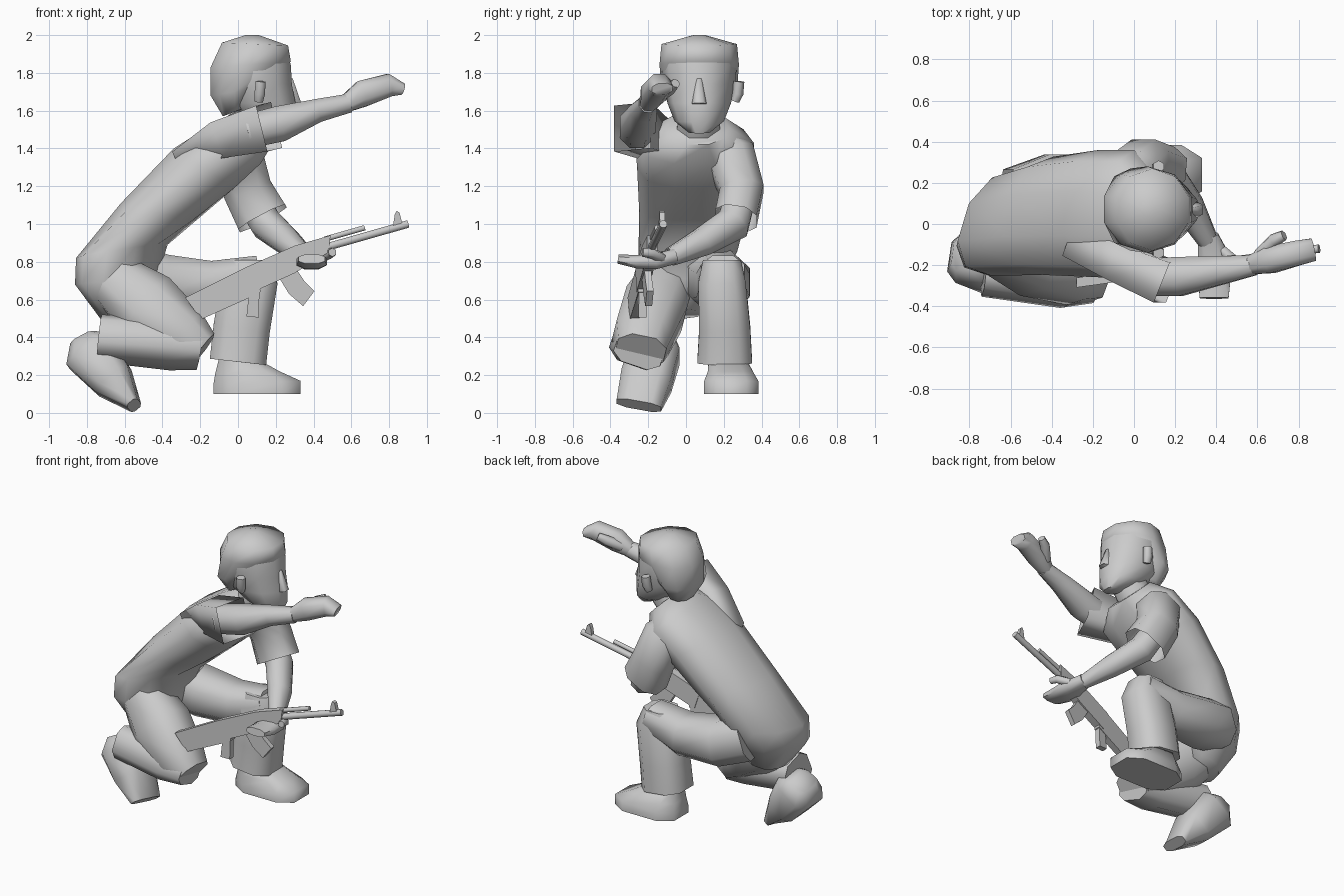
import bpy, bmesh, math
from mathutils import Vector as V

def finish(name, bm, angle):
    bmesh.ops.recalc_face_normals(bm, faces=bm.faces)
    me = bpy.data.meshes.new(name)
    bm.to_mesh(me)
    bm.free()
    ob = bpy.data.objects.new(name, me)
    bpy.context.collection.objects.link(ob)
    bpy.ops.object.select_all(action='DESELECT')
    ob.select_set(True)
    bpy.context.view_layer.objects.active = ob
    bpy.ops.object.shade_smooth_by_angle(angle=math.radians(angle))
    return ob

def loft(name, rings, n=8, p=1.0, open_end=False, angle=66):
    """rings: (centre, half vector u, half vector v); p < 1 squares the section"""
    bm, rows = bmesh.new(), []
    k = math.cos(math.pi / n) ** p
    f = lambda a: math.copysign(abs(a) ** p, a) / k
    for c, u, v in rings:
        angs = [(i + .5) * 2 * math.pi / n for i in range(n)]
        rows.append([bm.verts.new(c + u * f(math.cos(a)) + v * f(math.sin(a))) for a in angs])
    for a, b in zip(rows, rows[1:]):
        for i in range(n):
            j = (i + 1) % n
            bm.faces.new((a[i], a[j], b[j], b[i]))
    bm.faces.new(rows[0])
    if not open_end:
        bm.faces.new(rows[-1])
    return finish(name, bm, angle)

def tube(name, pts, side=(0, 1, 0), **kw):
    """limb along a path; pts: x, y, z, half width along side, half depth"""
    cs, rings = [V(q[:3]) for q in pts], []
    for i, q in enumerate(pts):
        t = (cs[min(i + 1, len(cs) - 1)] - cs[max(i - 1, 0)]).normalized()
        s = V(side)
        v = (s - t * s.dot(t)).normalized()
        rings.append((cs[i], t.cross(v) * q[4], v * q[3]))
    return loft(name, rings, **kw)

def slices(name, rows, **kw):
    """body cut into slices; rows: back x,z, front x,z, centre y, half width, turn about z"""
    return loft(name, [(V(((a + c) / 2, y, (b + d) / 2)), V(((c - a) / 2, 0, (d - b) / 2)),
                        V((w * (turn[0] if turn else 0), w, 0))) for a, b, c, d, y, w, *turn in rows], **kw)

# Torso (hips turned) and neck
slices("torso", [(-.72, .50, -.50, .55, -.05, .13, .2), (-.84, .68, -.45, .71, -.03, .21, .3),
                 (-.83, .82, -.40, .89, .01, .25, .3), (-.61, 1.11, -.23, 1.02, .04, .275, .1),
                 (-.34, 1.40, -.02, 1.19, .05, .295), (-.12, 1.54, .12, 1.32, .045, .30),
                 (.0, 1.60, .18, 1.42, .06, .16)], n=10, p=.9)
tube("neck", [(.0, .06, 1.46, .12, .12), (.09, .07, 1.56, .11, .11), (.11, .07, 1.66, .11, .11)])

# Head, hair, nose and ears
slices("head", [(.19, 1.49, .29, 1.48, .07, .055), (.05, 1.55, .31, 1.54, .07, .125),
                (-.08, 1.64, .305, 1.64, .07, .16), (-.12, 1.74, .285, 1.74, .07, .18),
                (-.12, 1.84, .28, 1.84, .07, .19), (-.06, 1.94, .25, 1.94, .07, .17)], n=10)
slices("hair", [(-.08, 1.57, .05, 1.62, .07, .12), (-.145, 1.68, .11, 1.72, .07, .19),
                (-.145, 1.83, .28, 1.86, .07, .20), (-.085, 1.96, .265, 1.945, .07, .19),
                (.04, 2.0, .11, 2.0, .07, .03)], n=10)
slices("nose", [(.25, 1.63, .335, 1.64, .07, .04), (.25, 1.77, .29, 1.77, .07, .015)], n=6, angle=100)
for s, nm in ((-1, "right_ear"), (1, "left_ear")):
    y = .07 + s * .19
    tube(nm, [(.11, y, 1.65, .02, .022), (.115, y + s * .015, 1.69, .025, .028),
              (.12, y + s * .02, 1.755, .025, .026)], n=6)

# Right arm, stretched forward
tube("right_sleeve", [(-.30, -.08, 1.35, .08, .05), (-.08, -.18, 1.455, .09, .10),
                      (.165, -.285, 1.515, .105, .125)], n=4, open_end=True, angle=100)
tube("right_forearm", [(.05, -.26, 1.49, .09, .09), (.22, -.255, 1.53, .095, .095),
                       (.42, -.225, 1.60, .07, .062), (.59, -.20, 1.64, .048, .05)])
tube("right_hand", [(.57, -.20, 1.635, .045, .045), (.66, -.175, 1.69, .065, .07),
                    (.80, -.14, 1.735, .06, .06), (.87, -.125, 1.715, .055, .03)], p=.8)
tube("right_thumb", [(.61, -.15, 1.67, .03, .03), (.68, -.08, 1.72, .03, .03),
                     (.73, -.055, 1.745, .022, .022)], n=6)

# Left arm, crossing the body to hold the rifle
tube("left_sleeve", [(-.08, .14, 1.43, .11, .11), (.0, .24, 1.34, .13, .135), (.05, .295, 1.18, .115, .13),
                     (.13, .265, 1.03, .11, .14)], p=.8, open_end=True)
tube("left_forearm", [(.08, .28, 1.12, .08, .08), (.15, .25, 1.0, .085, .09), (.27, .08, .90, .07, .075),
                      (.36, -.08, .825, .045, .05)], side=(.5, .4, 1))
tube("left_palm", [(.36, -.06, .83, .04, .05), (.39, -.17, .80, .04, .08), (.39, -.26, .80, .035, .08),
                   (.39, -.36, .815, .025, .07)], side=(0, 0, 1), p=.8)
tube("left_thumb", [(.43, -.13, .82, .025, .025), (.49, -.18, .845, .025, .025),
                    (.50, -.23, .85, .02, .02)], side=(0, 0, 1), n=6)

# Kneeling right leg, rolled slightly inward
tube("right_thigh", [(-.66, -.10, .70, .14, .14), (-.48, -.17, .55, .17, .19),
                     (-.28, -.23, .40, .155, .145), (-.19, -.24, .33, .13, .10)], side=(0, 1, -.25), p=.8)
tube("right_shin", [(-.20, -.245, .335, .13, .09), (-.35, -.25, .36, .145, .115),
                    (-.73, -.22, .395, .12, .11)], side=(0, 1, -.35), p=.65)
tube("right_shoe", [(-.82, -.14, .39, .09, .07), (-.785, -.16, .325, .13, .14),
                    (-.66, -.21, .17, .135, .11), (-.55, -.25, .04, .12, .035)], p=.65)

# Raised left leg
tube("left_thigh", [(-.58, .13, .75, .14, .15), (-.40, .18, .69, .16, .15),
                    (-.13, .195, .675, .14, .13), (.12, .195, .74, .115, .095)], p=.8)
tube("left_shin", [(.06, .19, .81, .10, .10), (.06, .19, .70, .125, .15), (.02, .205, .45, .135, .15),
                   (.0, .205, .27, .145, .15)], p=.7)
slices("left_shoe", [(-.13, .10, .33, .10, .24, .145), (-.13, .15, .33, .17, .24, .145),
                     (-.12, .21, .22, .22, .235, .12), (-.10, .29, .13, .27, .22, .10)], p=.65)

# Rifle: flat side profiles in a slightly turned plane
def plate(name, pts, t):
    bm = bmesh.new()
    rows = [[bm.verts.new((x, -.285 + (x + .28) * .14 + s * t, z)) for x, z in pts] for s in (-1, 1)]
    for r in rows:
        bm.faces.new(r)
    for i in range(len(pts)):
        j = (i + 1) % len(pts)
        bm.faces.new((rows[0][i], rows[0][j], rows[1][j], rows[1][i]))
    return finish(name, bm, 30)

def rod(name, a, b, r):
    pts = [(x, -.285 + (x + .28) * .14, z, r, r) for x, z in (a, b)]
    return tube(name, pts, n=8)

plate("rifle_stock", [(-.28, .61), (-.195, .495), (.05, .605), (.12, .64), (.10, .76), (.04, .77)], .024)
plate("rifle_receiver", [(.04, .77), (.08, .64), (.30, .74), (.48, .85), (.49, .94), (.30, .885)], .028)
plate("rifle_grip", [(.045, .51), (.11, .505), (.115, .70), (.065, .70)], .02)
plate("rifle_magazine", [(.215, .72), (.31, .76), (.35, .70), (.405, .645), (.345, .565), (.27, .63)], .018)
rod("rifle_barrel", (.46, .875), (.90, 1.0), .02)
rod("rifle_gas_tube", (.46, .92), (.67, .98), .014)
plate("rifle_front_sight", [(.82, .985), (.87, 1.0), (.855, 1.06), (.84, 1.07), (.83, 1.05)], .014)
